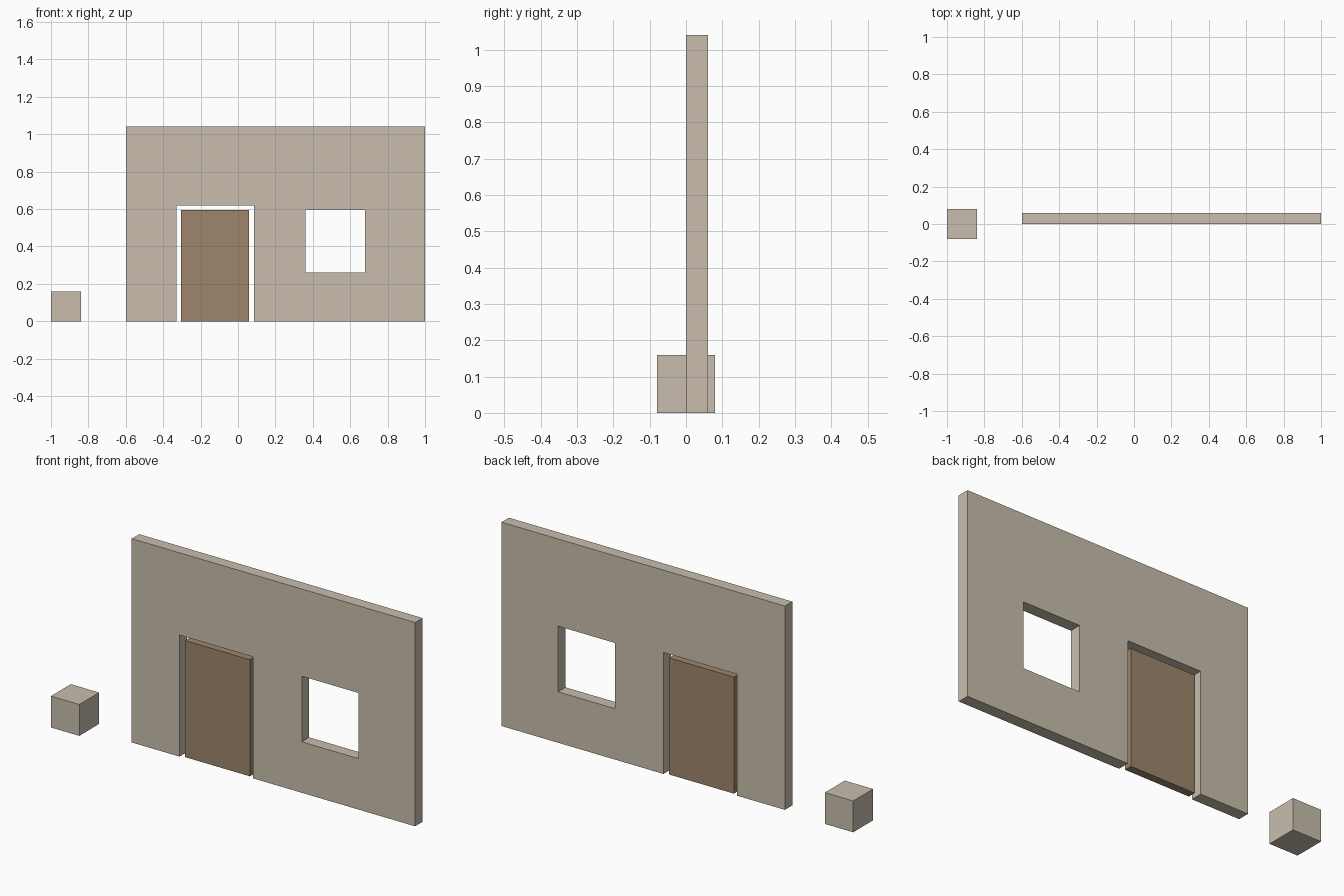
import bpy
import bmesh
from mathutils import Vector

default = bpy.data.objects.get("Cube")
if default:
    bpy.data.objects.remove(default, do_unlink=True)


def make_material(name, rgb):
    mat = bpy.data.materials.new(name)
    mat.use_nodes = True
    color = (*rgb, 1.0)
    mat.diffuse_color = color
    mat.node_tree.nodes["Principled BSDF"].inputs["Base Color"].default_value = color
    return mat


def finish(bm, name, mat):
    bmesh.ops.recalc_face_normals(bm, faces=bm.faces)
    mesh = bpy.data.meshes.new(name)
    bm.to_mesh(mesh)
    bm.free()
    mesh.materials.append(mat)
    obj = bpy.data.objects.new(name, mesh)
    bpy.context.collection.objects.link(obj)
    return obj


def box(name, low, high, mat):
    low, high = Vector(low), Vector(high)
    bm = bmesh.new()
    bmesh.ops.create_cube(bm, size=1)
    bmesh.ops.scale(bm, vec=high - low, verts=bm.verts)
    bmesh.ops.translate(bm, vec=(low + high) / 2, verts=bm.verts)
    return finish(bm, name, mat)


def wall_with_openings(name, xs, zs, openings, depth, mat):
    """Panel divided at xs and zs, with the cells in openings left out."""
    bm = bmesh.new()
    grid = [[bm.verts.new((x, 0, z)) for z in zs] for x in xs]
    for i in range(len(xs) - 1):
        for k in range(len(zs) - 1):
            if (i, k) not in openings:
                bm.faces.new((grid[i][k], grid[i + 1][k],
                              grid[i + 1][k + 1], grid[i][k + 1]))
    loose = [v for v in bm.verts if not v.link_faces]
    bmesh.ops.delete(bm, geom=loose, context='VERTS')
    result = bmesh.ops.extrude_face_region(bm, geom=bm.faces[:],
                                           use_keep_orig=True)
    moved = [g for g in result["geom"] if isinstance(g, bmesh.types.BMVert)]
    bmesh.ops.translate(bm, vec=(0, depth, 0), verts=moved)
    return finish(bm, name, mat)


plaster = make_material("beige plaster", (0.578, 0.515, 0.418))
wood = make_material("brown wood", (0.342, 0.235, 0.147))

# Wall with a doorway reaching the ground and a window hole
wall_with_openings(
    "wall",
    xs=(-0.6, -0.33, 0.085, 0.36, 0.68, 1.0),
    zs=(0, 0.26, 0.595, 0.62, 1.04),
    openings={(1, 0), (1, 1), (1, 2), (3, 1)},
    depth=0.06,
    mat=plaster,
)

# Door panel standing inside the doorway with a gap around it
box("door", (-0.305, 0.01, 0), (0.06, 0.05, 0.595), wood)

# Separate block beside the wall
box("block", (-1.0, -0.08, 0), (-0.84, 0.08, 0.16), plaster)
